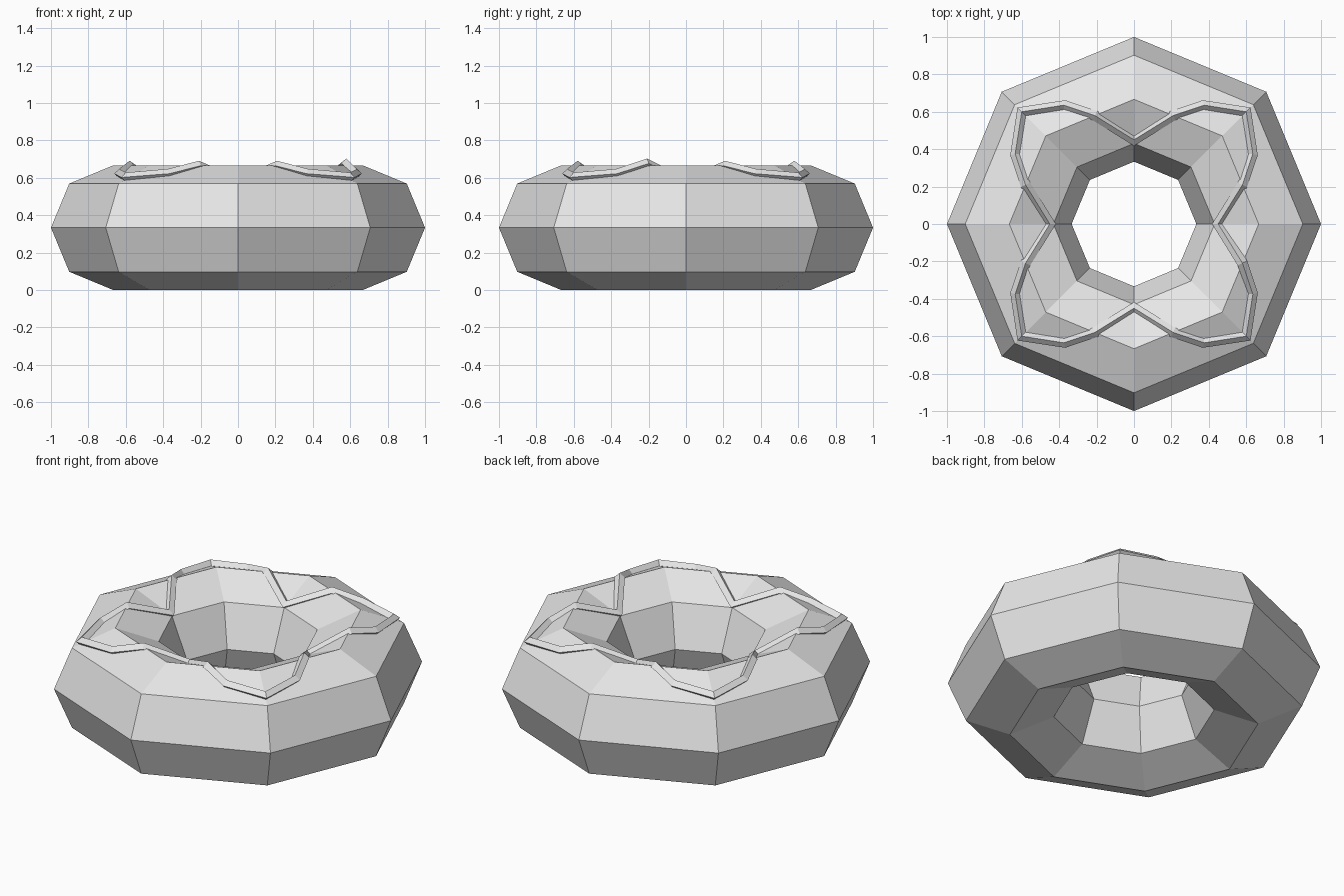
import bpy
import bmesh
import math
from mathutils import Vector

cube = bpy.data.objects.get("Cube")
if cube:
    bpy.data.objects.remove(cube, do_unlink=True)

grey = bpy.data.materials.new("plain_grey")
grey.use_nodes = True
colour = (0.8, 0.8, 0.8, 1)
grey.diffuse_color = colour
grey.node_tree.nodes["Principled BSDF"].inputs["Base Color"].default_value = colour


def loft_closed(name, rings):
    """Join a closed loop of equal, closed cross-sections with flat quads."""
    bm = bmesh.new()
    loops = [[bm.verts.new(p) for p in ring] for ring in rings]
    count = len(loops[0])
    for i, loop in enumerate(loops):
        after = loops[(i + 1) % len(loops)]
        for j in range(count):
            k = (j + 1) % count
            bm.faces.new((loop[j], after[j], after[k], loop[k]))
    bmesh.ops.recalc_face_normals(bm, faces=bm.faces)
    mesh = bpy.data.meshes.new(name)
    bm.to_mesh(mesh)
    bm.free()
    mesh.materials.append(grey)
    obj = bpy.data.objects.new(name, mesh)
    bpy.context.collection.objects.link(obj)
    return obj


# Ring body: eight sides around, eight sides in section
MAJOR, MINOR, SIDES = 2 / 3, 1 / 3, 8
body = []
for i in range(SIDES):
    a = math.tau * i / SIDES
    section = []
    for j in range(SIDES):
        b = math.tau * j / SIDES
        r = MAJOR + MINOR * math.cos(b)
        section.append((r * math.cos(a), r * math.sin(a), MINOR + MINOR * math.sin(b)))
    loft_points = section
    body.append(loft_points)
loft_closed("ring_body", body)

# Wavy trim: one quarter of the path, turned four times around the ring
quarter = [(0.45, 0, 0.575), (0.58, 0.21, 0.665), (0.635, 0.37, 0.622),
           (0.6, 0.6, 0.602), (0.37, 0.635, 0.622), (0.21, 0.58, 0.665)]
path = []
for q in range(4):
    c, s = round(math.cos(q * math.pi / 2)), round(math.sin(q * math.pi / 2))
    path += [Vector((c * x - s * y, s * x + c * y, z)) for x, y, z in quarter]
path[-1].z += 0.012  # slightly lifted bend

# Four-sided trim section, corner upward
RADIUS = 0.026
trim = []
for i, p in enumerate(path):
    before = (p - path[i - 1]).normalized()
    after = (path[(i + 1) % len(path)] - p).normalized()
    tangent = (before + after).normalized()
    side = tangent.cross(Vector((0, 0, 1))).normalized()
    up = side.cross(tangent)
    miter = 1 / max(0.6, before.dot(tangent))
    trim.append([p + side * RADIUS * miter, p + up * RADIUS,
                 p - side * RADIUS * miter, p - up * RADIUS])
loft_closed("wavy_trim", trim)
